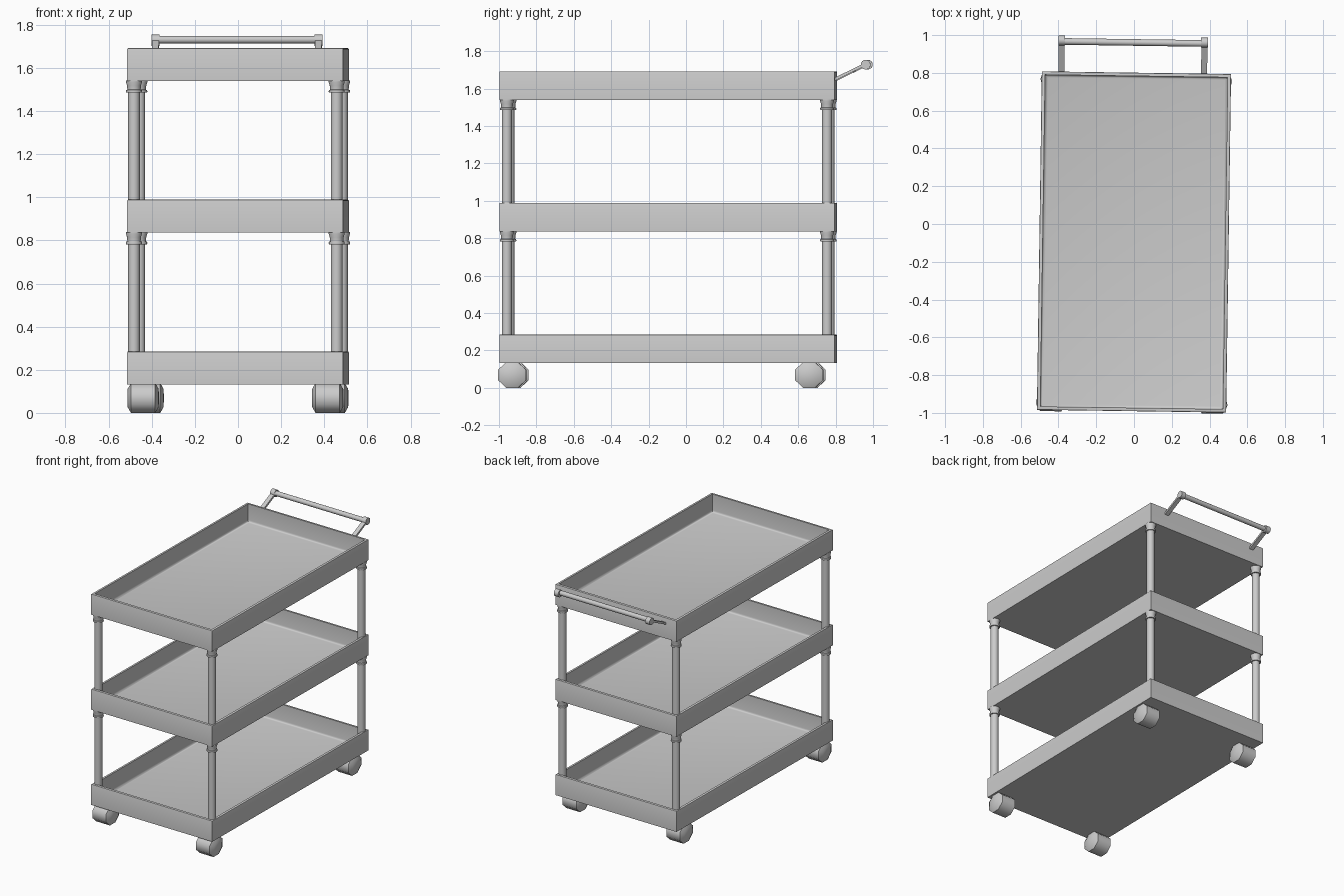
import bpy, bmesh, math
from mathutils import Matrix, Vector

if "Cube" in bpy.data.objects:
    bpy.data.objects.remove(bpy.data.objects["Cube"])

# The whole cart is turned slightly about z
CART = Matrix.Translation((0, -0.095, 0)) @ Matrix.Rotation(-0.0145, 4, 'Z')
HW, HL, TRAY_H = 0.501, 0.896, 0.153
TRAY_Z = (0.132, 0.836, 1.539)


def finish(name, bm, angle=35):
    bmesh.ops.recalc_face_normals(bm, faces=bm.faces)
    bm.transform(CART)
    mesh = bpy.data.meshes.new(name)
    bm.to_mesh(mesh)
    bm.free()
    obj = bpy.data.objects.new(name, mesh)
    bpy.context.collection.objects.link(obj)
    bpy.ops.object.select_all(action='DESELECT')
    obj.select_set(True)
    bpy.context.view_layer.objects.active = obj
    bpy.ops.object.shade_smooth_by_angle(angle=math.radians(angle))
    return obj


def revolve(name, profile, sides, matrix, angle=35, phase=0.0):
    """Closed solid from (radius, height) points around local z."""
    bm = bmesh.new()
    rings = []
    for r, h in profile:
        rings.append([bm.verts.new((r * math.cos(phase + 2 * math.pi * i / sides),
                                    r * math.sin(phase + 2 * math.pi * i / sides), h))
                      for i in range(sides)])
    for a, b in zip(rings, rings[1:]):
        for i in range(sides):
            j = (i + 1) % sides
            bm.faces.new((a[i], a[j], b[j], b[i]))
    bm.faces.new(rings[0][::-1])
    bm.faces.new(rings[-1])
    bm.transform(matrix)
    return finish(name, bm, angle)


def tray(name, z):
    bm = bmesh.new()
    bmesh.ops.create_cube(bm, size=1, matrix=Matrix.Translation((0, 0, z + TRAY_H / 2))
                          @ Matrix.Diagonal((2 * HW, 2 * HL, TRAY_H, 1)))
    bm.normal_update()
    top = max(bm.faces, key=lambda f: f.normal.z)
    # rim, then push the floor down
    bmesh.ops.inset_region(bm, faces=[top], thickness=0.025)
    ext = bmesh.ops.extrude_face_region(bm, geom=[top])
    floor_verts = [v for v in ext['geom'] if isinstance(v, bmesh.types.BMVert)]
    floor = [f for f in ext['geom'] if isinstance(f, bmesh.types.BMFace)][0]
    if top.is_valid:
        bmesh.ops.delete(bm, geom=[top], context='FACES_ONLY')
    for v in floor_verts:
        v.co.z -= TRAY_H - 0.02
    # soft inner corner and softened rim
    bmesh.ops.bevel(bm, geom=list(floor.edges), offset=0.015, segments=3,
                    profile=0.5, affect='EDGES')
    rim = [e for e in bm.edges if all(abs(v.co.z - z - TRAY_H) < 1e-4 and
           (abs(abs(v.co.x) - HW) < 1e-4) for v in e.verts)]
    bmesh.ops.bevel(bm, geom=rim, offset=0.005, segments=2, profile=0.5, affect='EDGES')
    return finish(name, bm)


# Trays
for name, z in zip(("bottom_tray", "middle_tray", "top_tray"), TRAY_Z):
    tray(name, z)

# Corner posts with flared collars under the upper trays
for level, (low, high) in enumerate(zip(TRAY_Z, TRAY_Z[1:])):
    for sx in (-1, 1):
        for sy in (-1, 1):
            at = Matrix.Translation((sx * 0.47, sy * 0.856, 0))
            tag = f"{level}_{'left' if sx < 0 else 'right'}_{'front' if sy < 0 else 'back'}"
            revolve("post_" + tag, [(0.027, low + 0.015), (0.027, high + 0.005)], 20, at)
            revolve("collar_" + tag,
                    [(0.027, high - 0.054), (0.036, high - 0.054), (0.037, high - 0.048),
                     (0.036, high - 0.042), (0.031, high - 0.040), (0.032, high - 0.022),
                     (0.037, high - 0.006), (0.037, high + 0.002)], 20, at)

# Low-poly barrel wheels
AXIS_X = Matrix.Rotation(math.pi / 2, 4, 'Y')
for side, x in (("left", -0.428), ("right", 0.428)):
    for end, y in (("front", -0.828), ("back", 0.760)):
        place = (Matrix.Translation((x, y, 0.069)) @ Matrix.Diagonal((1, 1.08, 1, 1)) @ AXIS_X)
        revolve(f"wheel_{side}_{end}",
                [(0.045, -0.072), (0.0745, -0.056), (0.0745, 0.056), (0.045, 0.072)],
                8, place, 50, math.pi / 8)

# Push handle: two flat arms with round ends and a bar
HY, HZ = 1.061, 1.728
X0, X1 = -0.398, 0.358
revolve("handle_bar", [(0.0175, X0), (0.0175, X1)], 20,
        Matrix.Translation((0, HY - 0.005, HZ + 0.003)) @ AXIS_X)
for side, x in (("left", X0), ("right", X1)):
    revolve("handle_end_" + side, [(0.026, -0.018), (0.026, 0.018)], 16,
            Matrix.Translation((x, HY, HZ)) @ AXIS_X)
    a, b = Vector((x, 0.885, 1.645)), Vector((x, HY - 0.01, HZ - 0.002))
    d = b - a
    bm = bmesh.new()
    bmesh.ops.create_cube(bm, size=1, matrix=Matrix.Translation((a + b) / 2)
                          @ Matrix.Rotation(math.atan2(d.z, d.y), 4, 'X')
                          @ Matrix.Diagonal((0.032, d.length, 0.015, 1)))
    finish("handle_arm_" + side, bm)
